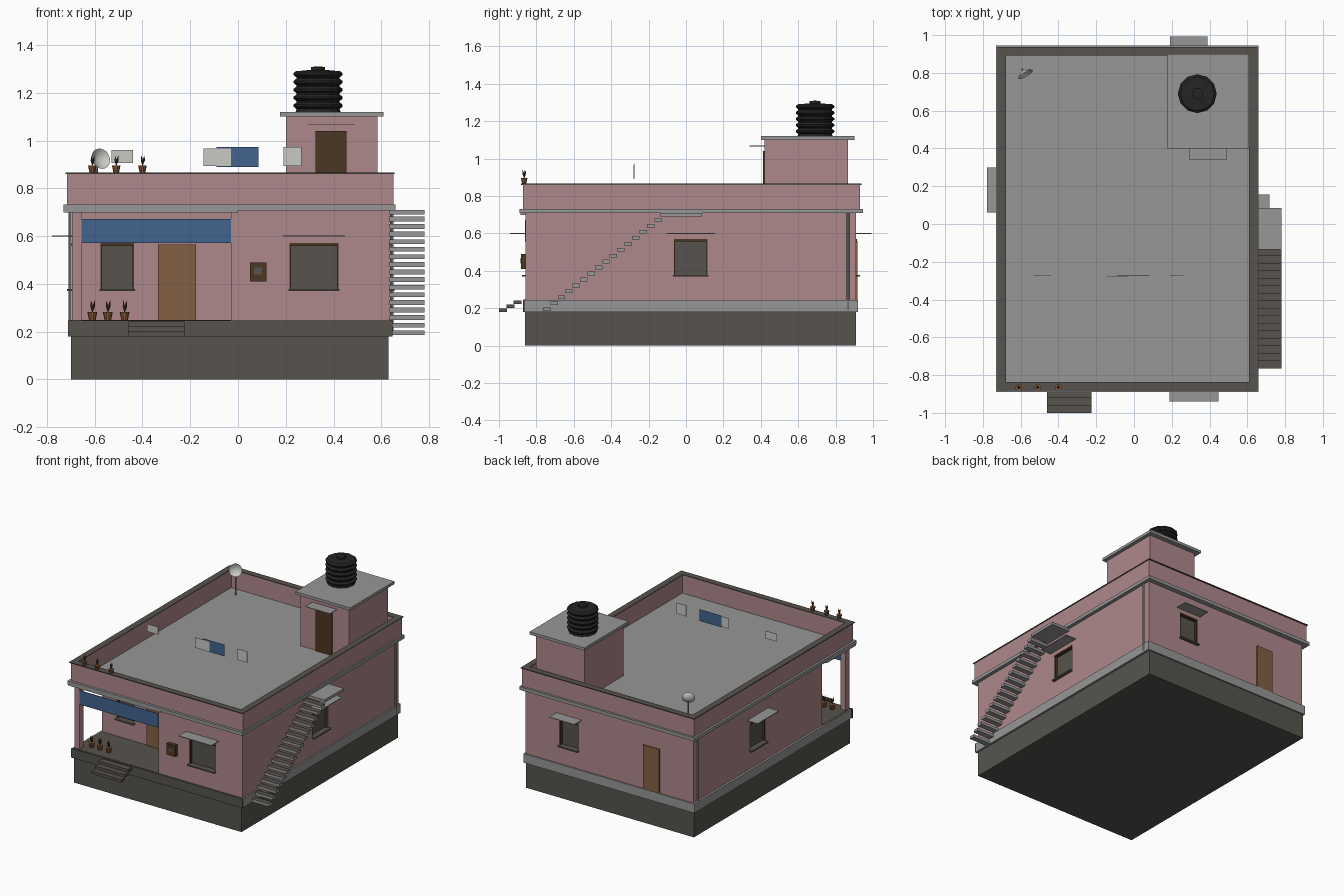
import bpy
import bmesh
from math import radians, pi, sin, cos
from mathutils import Matrix, Vector

default = bpy.data.objects.get("Cube")
if default:
    bpy.data.objects.remove(default, do_unlink=True)


def material(name, *rgb):
    mat = bpy.data.materials.new(name)
    mat.use_nodes = True
    color = (*rgb, 1)
    mat.diffuse_color = color
    mat.node_tree.nodes["Principled BSDF"].inputs["Base Color"].default_value = color
    return mat


PINK = material("pink_plaster", .43, .25, .26)
CONCRETE = material("light_concrete", .31, .31, .31)
STONE = material("dark_stone", .095, .088, .074)
BLUE = material("blue_cloth", .055, .125, .27)
WOOD = material("brown_wood", .23, .115, .056)
DARK_WOOD = material("dark_wood", .07, .038, .016)
BLACK = material("black_plastic", .018, .018, .018)
WHITE = material("pale_cloth", .58, .58, .56)
CLAY = material("terracotta", .26, .11, .045)


def finish(bm, name, *mats):
    bmesh.ops.recalc_face_normals(bm, faces=bm.faces)
    mesh = bpy.data.meshes.new(name)
    bm.to_mesh(mesh)
    bm.free()
    obj = bpy.data.objects.new(name, mesh)
    for mat in mats:
        mesh.materials.append(mat)
    bpy.context.collection.objects.link(obj)
    return obj


def add_box(bm, xs, ys, zs):
    size = [b - a for a, b in (xs, ys, zs)]
    middle = [(a + b) / 2 for a, b in (xs, ys, zs)]
    place = Matrix.Translation(middle) @ Matrix.Diagonal((*size, 1))
    bmesh.ops.create_cube(bm, size=1, matrix=place)


def box(name, mat, xs, ys, zs, place=None):
    bm = bmesh.new()
    add_box(bm, xs, ys, zs)
    if place:
        bm.transform(place)
    return finish(bm, name, mat)


def ring(name, mat, xs, ys, zs, wall):
    """Rectangular frame lying flat, made of four bars."""
    bm = bmesh.new()
    for x in ((xs[0], xs[0] + wall), (xs[1] - wall, xs[1])):
        add_box(bm, x, ys, zs)
    for y in ((ys[0], ys[0] + wall), (ys[1] - wall, ys[1])):
        add_box(bm, (xs[0] + wall, xs[1] - wall), y, zs)
    return finish(bm, name, mat)


def lathe(name, mat, profile, place, sides=12):
    """Spin (radius, height) points around the local z axis."""
    bm = bmesh.new()
    verts = [bm.verts.new((r, 0, z)) for r, z in profile]
    edges = [bm.edges.new(pair) for pair in zip(verts, verts[1:])]
    bmesh.ops.spin(bm, geom=verts + edges, axis=(0, 0, 1), cent=(0, 0, 0),
                   angle=2 * pi, steps=sides)
    bmesh.ops.remove_doubles(bm, verts=bm.verts, dist=.0001)
    bm.transform(place)
    return finish(bm, name, mat)


at = Matrix.Translation

# Foundation, plinth and veranda floor
box("foundation", STONE, (-.70, .63), (-.86, .91), (0, .18))
box("plinth", CONCRETE, (-.71, .645), (-.862, .92), (.18, .245))
box("front_plinth_face", STONE, (-.712, .646), (-.872, -.862), (.18, .246))
box("veranda_floor", STONE, (-.70, -.03), (-.862, -.55), (.244, .248))

# House walls: main block with a front room beside the open veranda
bm = bmesh.new()
outline = [(-.695, -.55), (-.03, -.55), (-.03, -.857), (.635, -.857),
           (.635, .91), (-.695, .91)]
base = bm.faces.new([bm.verts.new((x, y, .24)) for x, y in outline])
top = bmesh.ops.extrude_face_region(bm, geom=[base])["geom"]
bmesh.ops.translate(bm, vec=(0, 0, .47),
                    verts=[v for v in top if isinstance(v, bmesh.types.BMVert)])
house = finish(bm, "house_walls", PINK)
box("veranda_post", PINK, (-.695, -.655), (-.857, -.815), (.245, .71))

# Windows: label, wall point, turn, width, canopy width
WINDOWS = [("front", (.3175, -.857), 0, .205, .26),
           ("veranda", (-.505, -.55), 0, .14, 0),
           ("right", (.635, .025), 90, .18, .26),
           ("back", (.29, .91), 180, .15, .20),
           ("left", (-.695, .18), 270, .18, .24)]
SILL, HEAD, DEPTH, BAR = .375, .57, .03, .012
cutter_bm = bmesh.new()
for label, (wx, wy), turn, width, shade in WINDOWS:
    place = at((wx, wy, 0)) @ Matrix.Rotation(radians(turn), 4, "Z")
    half = width / 2
    hole = bmesh.new()
    add_box(hole, (-half, half), (-DEPTH, DEPTH), (SILL, HEAD))
    hole.transform(place)
    temp = bpy.data.meshes.new("hole")
    hole.to_mesh(temp)
    hole.free()
    cutter_bm.from_mesh(temp)
    bpy.data.meshes.remove(temp)
    box(label + "_window_pane", STONE, (-half, half), (DEPTH - .008, DEPTH),
        (SILL, HEAD), place)
    for side in (-1, 1):
        edge = sorted((side * half, side * (half - BAR / 2)))
        box(label + "_window_jamb", DARK_WOOD, edge, (.004, DEPTH), (SILL, HEAD), place)
    box(label + "_window_head", DARK_WOOD, (-half, half), (-.003, DEPTH),
        (HEAD - BAR, HEAD), place)
    box(label + "_window_sill", STONE, (-half - .004, half + .004), (-.02, DEPTH),
        (SILL - .006, SILL + .004), place)
    if shade:
        box(label + "_window_canopy", CONCRETE, (-shade / 2, shade / 2), (-.083, 0),
            (.598, .603), place)

cutter = finish(cutter_bm, "window_cutter")
cutter.hide_render = True
cut = house.modifiers.new("window_holes", "BOOLEAN")
cut.operation, cut.solver, cut.object = "DIFFERENCE", "EXACT", cutter
bpy.context.view_layer.objects.active = house
bpy.ops.object.modifier_apply(modifier=cut.name)
bpy.data.objects.remove(cutter, do_unlink=True)

# Doors, meter box and veranda awning
box("front_door", WOOD, (-.335, -.175), (-.558, -.55), (.248, .565))
box("back_door", WOOD, (-.43, -.30), (.91, .918), (.245, .56))
box("meter_box", DARK_WOOD, (.05, .12), (-.882, -.857), (.41, .49))
box("meter_window", STONE, (.068, .1), (-.885, -.88), (.44, .468))
box("veranda_awning", BLUE, (-.655, -.03), (-.862, -.857), (.572, .672))

# Roof, cornice, parapet and coping
box("veranda_ceiling", CONCRETE, (-.73, 0), (-.885, -.55), (.698, .71))
box("roof_cornice", CONCRETE, (-.73, .66), (-.89, .945), (.708, .732))
ring("parapet", PINK, (-.715, .65), (-.872, .93), (.73, .86), .035)
ring("coping", STONE, (-.722, .655), (-.882, .938), (.86, .866), .045)

# Rooftop stair room
box("stair_room", PINK, (.2, .585), (.42, .865), (.73, 1.1))
box("stair_room_roof", CONCRETE, (.175, .61), (.4, .9), (1.1, 1.12))
box("stair_room_door", DARK_WOOD, (.325, .455), (.412, .42), (.732, 1.04))
box("stair_room_canopy", CONCRETE, (.295, .49), (.34, .42), (1.066, 1.07))

# Ribbed water tank with lid
tank = [(0, 0), (.094, 0)]
for rib in range(5):
    low = .012 + rib * .033
    tank += [(.09, low), (.103, low + .01), (.103, low + .018), (.09, low + .028)]
tank += [(.07, .172), (.03, .176), (.03, .188), (0, .19)]
lathe("water_tank", BLACK, tank, at((.335, .69, 1.12)))

# Outside staircase: pale slabs with dark treads
STEPS, RISE, RUN = 16, .0318, .0397
for i in range(STEPS):
    y, z = -.765 + i * RUN, .185 + i * RISE
    bm = bmesh.new()
    add_box(bm, (.635, .78), (y, y + RUN), (z, z + .02))
    bm.normal_update()
    for face in bm.faces:
        face.material_index = int(face.normal.z > .5)
    finish(bm, "stair_step", CONCRETE, STONE)
box("stair_landing", CONCRETE, (.635, .78), (-.135, .085), (.69, .71))

# Entrance steps
for i in range(3):
    y, z = -1 + i * .039, .18 + i * .021
    box("entrance_step", STONE, (-.46, -.225), (y, y + .043), (z, z + .02))

# Drainpipes on both side walls
for side, x in (("left", -.703), ("right", .643)):
    lathe(side + "_drainpipe", CONCRETE, [(.007, .19), (.007, .71)], at((x, .866, 0)), 8)

# Laundry hanging over the roof
for name, mat, left, right, y, low, high in (
        ("pale_towel", WHITE, -.145, -.03, -.28, .893, .967),
        ("blue_sheet", BLUE, -.09, .085, -.275, .89, .973),
        ("pale_shirt", WHITE, .19, .265, -.275, .893, .973),
        ("pale_scarf", WHITE, -.53, -.44, -.275, .905, .96)):
    box(name, mat, (left, right), (y, y + .002), (low, high))

# Satellite dish on a short mast
facing = Vector((.5, -.85, .28)).to_track_quat("Z", "Y").to_matrix().to_4x4()
bowl = [(0, 0), (.018, .003), (.034, .011), (.044, .022), (.033, .014), (.018, .006), (0, .003)]
dish = lathe("roof_dish", WHITE, bowl, at((-.585, .81, .918)) @ facing, 20)
lathe("dish_mast", CONCRETE, [(.005, .73), (.005, .91), (0, .915)], at((-.592, .82, 0)), 6)
bpy.context.view_layer.objects.active = dish
dish.select_set(True)
bpy.ops.object.shade_smooth_by_angle(angle=radians(40))


# Potted plants on the parapet and veranda
def potted_plant(x, y, z, scale):
    spot = at((x, y, z)) @ Matrix.Scale(scale, 4)
    lathe("plant_pot", CLAY, [(0, 0), (.012, 0), (.018, .03), (0, .028)], spot, 10)
    for i in range(3):
        angle = 2 * pi * i / 3
        lean = Vector((.2 * cos(angle), .2 * sin(angle), 1)).to_track_quat("Z", "Y")
        leaf = spot @ at((0, 0, .026)) @ lean.to_matrix().to_4x4()
        lathe("plant_leaf", DARK_WOOD, [(0, 0), (.005, .025), (0, .048)], leaf, 4)


for x in (-.61, -.51, -.40):
    potted_plant(x, -.865, .866, 1)
for x in (-.61, -.545, -.475):
    potted_plant(x, -.785, .248, 1.15)
